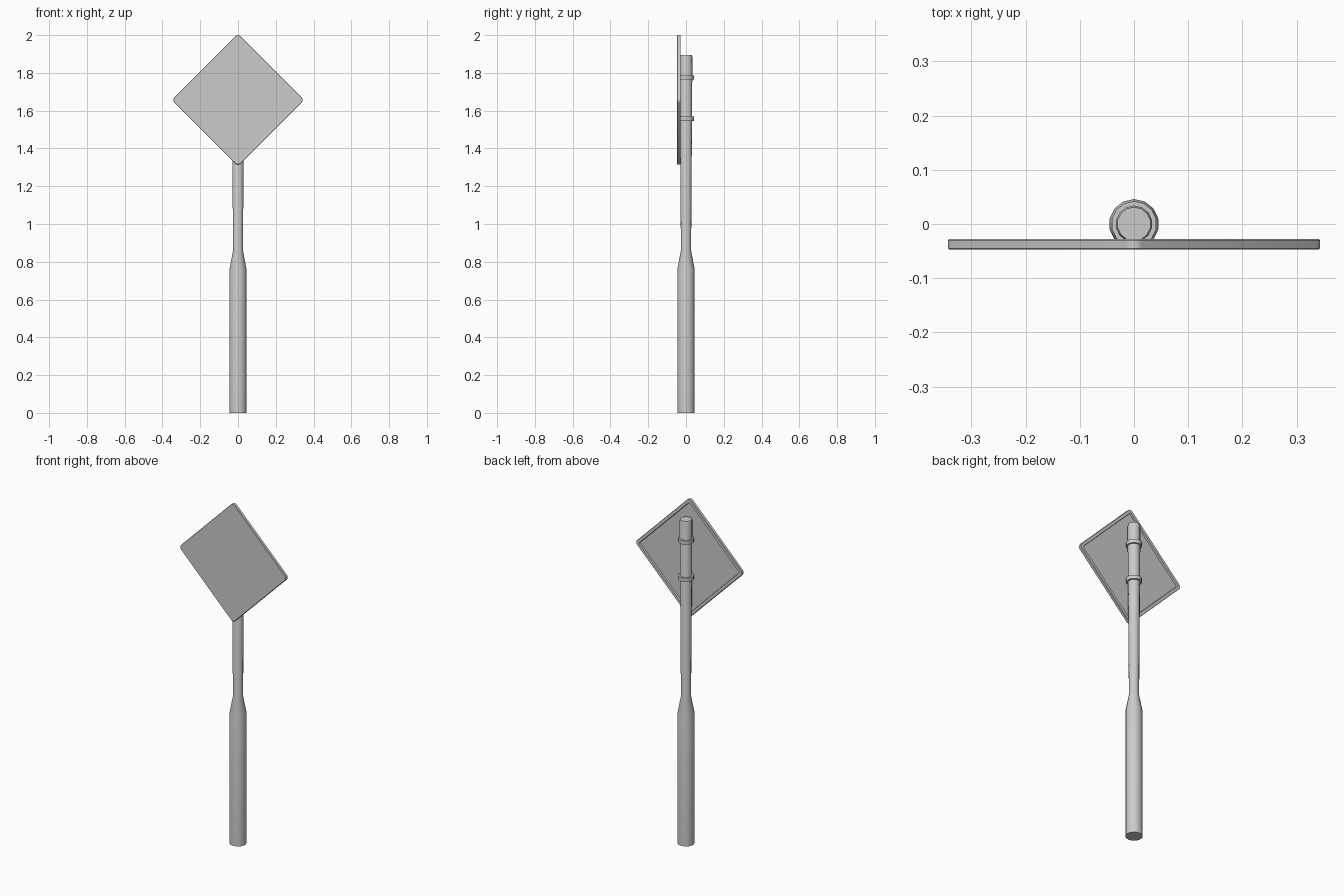
import bpy, bmesh, math

if "Cube" in bpy.data.objects:
    bpy.data.objects.remove(bpy.data.objects["Cube"])

SIDES = 14
PLATE_Z = 1.657


def finish(name, bm, angle=40):
    bmesh.ops.recalc_face_normals(bm, faces=bm.faces)
    me = bpy.data.meshes.new(name)
    bm.to_mesh(me)
    bm.free()
    ob = bpy.data.objects.new(name, me)
    bpy.context.collection.objects.link(ob)
    bpy.ops.object.select_all(action='DESELECT')
    ob.select_set(True)
    bpy.context.view_layer.objects.active = ob
    bpy.ops.object.shade_smooth_by_angle(angle=math.radians(angle))
    return ob


def loft(bm, rings, close=False):
    """Bridge rings of points; cap both ends, or join last to first."""
    vs = [[bm.verts.new(p) for p in r] for r in rings]
    pairs = list(zip(vs, vs[1:])) + ([(vs[-1], vs[0])] if close else [])
    for a, b in pairs:
        n = len(a)
        for i in range(n):
            j = (i + 1) % n
            bm.faces.new((a[i], a[j], b[j], b[i]))
    if not close:
        bm.faces.new(vs[0])
        bm.faces.new(vs[-1])


def circle(r, z, y_min=-1.0):
    pts = []
    for i in range(SIDES):
        a = 2 * math.pi * (i + 0.5) / SIDES
        pts.append((r * math.cos(a), max(r * math.sin(a), y_min), z))
    return pts


def diamond(inset, y, half=0.351, r=0.02, seg=4):
    """Square on its corner with rounded tips, offset inwards by inset."""
    half -= inset * math.sqrt(2)
    r = max(r - inset, 0.006)
    pts = []
    for k in range(4):
        c = k * math.pi / 2
        d = half - r * math.sqrt(2)
        for s in range(seg + 1):
            a = c - math.pi / 4 + s * math.pi / 2 / seg
            pts.append((d * math.cos(c) + r * math.cos(a), y,
                        PLATE_Z + d * math.sin(c) + r * math.sin(a)))
    return pts


# Pole: thick base sleeve, cone, slim upper tube with softened top edge
bm = bmesh.new()
loft(bm, [circle(r, z) for r, z in
          [(0.046, 0), (0.046, 0.76), (0.027, 0.86),
           (0.034, 1.885), (0.031, 1.895)]])
finish("pole", bm)

# Sign plate: front sheet with a raised rim around the recessed back
bm = bmesh.new()
loft(bm, [diamond(0.002, -0.047), diamond(0, -0.045), diamond(0, -0.030),
          diamond(0.002, -0.028), diamond(0.018, -0.028), diamond(0.020, -0.037)])
finish("sign_plate", bm, 30)

# Clamps: bands around the pole, flattened against the back of the plate
for name, z in (("lower_clamp", 1.557), ("upper_clamp", 1.775)):
    bm = bmesh.new()
    h = 0.011
    loft(bm, [circle(0.030, z - h, -0.038), circle(0.042, z - h, -0.038),
              circle(0.042, z + h, -0.038), circle(0.030, z + h, -0.038)], close=True)
    finish(name, bm)
